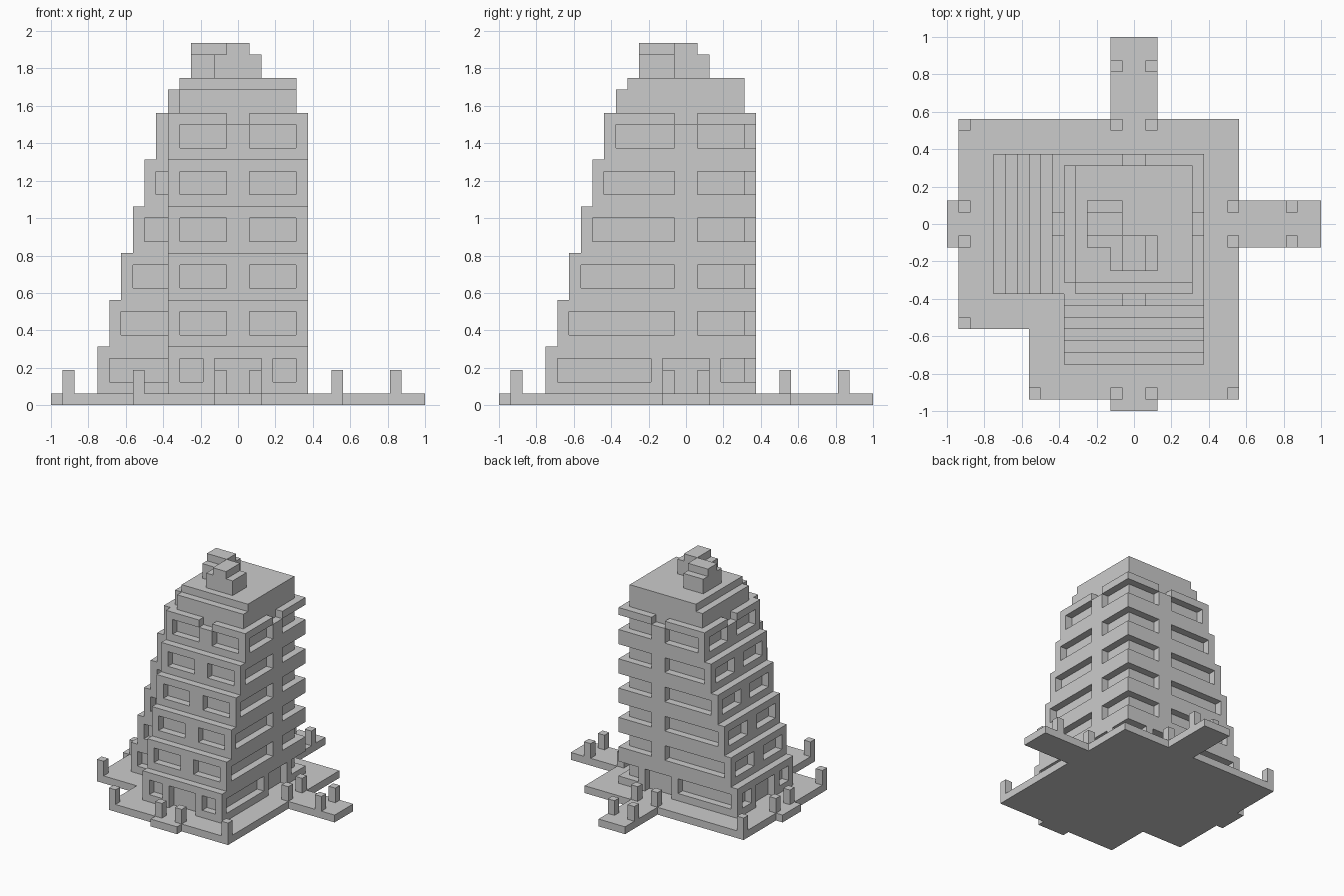
import bpy, bmesh

cube = bpy.data.objects.get("Cube")
if cube:
    bpy.data.objects.remove(cube, do_unlink=True)

U = 1 / 16          # one building module
GAP = 0.02          # keeps neighbouring openings from touching
FLOORS = 6


def make_object(name, bm):
    bmesh.ops.scale(bm, vec=(U, U, U), verts=bm.verts)
    bmesh.ops.recalc_face_normals(bm, faces=bm.faces)
    mesh = bpy.data.meshes.new(name)
    bm.to_mesh(mesh)
    bm.free()
    obj = bpy.data.objects.new(name, mesh)
    bpy.context.collection.objects.link(obj)
    return obj


def prism(bm, outline, z0, z1):
    base = bm.faces.new([bm.verts.new((x, y, z0)) for x, y in outline])
    top = bmesh.ops.extrude_face_region(bm, geom=[base])["geom"]
    verts = [v for v in top if isinstance(v, bmesh.types.BMVert)]
    bmesh.ops.translate(bm, vec=(0, 0, z1 - z0), verts=verts)
    # Extruding may drop the starting face, so close the underside again
    if not any(all(v.co.z == z0 for v in f.verts) and
               f.verts[0].co.z == z0 and len(f.verts) == len(outline)
               and f.normal.length >= 0 and set(f.verts).isdisjoint(verts)
               for f in bm.faces):
        open_edges = [e for e in bm.edges if e.is_boundary]
        bmesh.ops.holes_fill(bm, edges=open_edges)


def boxes(name, spans):
    bm = bmesh.new()
    for x0, x1, y0, y1, z0, z1 in spans:
        prism(bm, [(x0, y0), (x1, y0), (x1, y1), (x0, y1)], z0, z1)
    return make_object(name, bm)


def l_block(name, reach, far, z0, z1):
    """Two crossing wings that reach towards -x and -y."""
    bm = bmesh.new()
    prism(bm, [(-reach, -far), (-far, -far), (-far, -reach),
               (far, -reach), (far, far), (-reach, far)], z0, z1)
    return make_object(name, bm)


def swapped(spans):
    """The spans plus their reflections across the x = y diagonal."""
    return spans + [(c, d, a, b, e, f) for a, b, c, d, e, f in spans]


def carve(obj, spans):
    cutter = boxes("opening_cutter", spans)
    cutter.hide_render = True
    mod = obj.modifiers.new("openings", 'BOOLEAN')
    mod.operation = 'DIFFERENCE'
    mod.solver = 'EXACT'
    mod.use_self = True
    mod.object = cutter
    bpy.context.view_layer.update()
    graph = bpy.context.evaluated_depsgraph_get()
    carved = bpy.data.meshes.new_from_object(obj.evaluated_get(graph))
    obj.modifiers.clear()
    obj.data = carved
    bpy.data.objects.remove(cutter, do_unlink=True)


# Ground slab with four paths
l_block("ground_slab", 15, 9, 0, 1)
boxes("paths", swapped([(-2, 2, 9, 16, 0, 1), (-2, 2, -16, -15, 0, 1)]))

# Posts beside the paths and at the slab corners
post_spots = [(s, y) for s in (-2, 1) for y in (-15, 8, 13)]
post_spots += [(-9, -15), (8, -15)]
boxes("posts", swapped([(x, x + 1, y, y + 1, 1, 3) for x, y in post_spots]))

# Stepped storeys with recessed windows
for k in range(FLOORS):
    reach, z0 = 12 - k, 4 * k + 1
    storey = l_block(f"storey_{k + 1}", reach, 6, z0, z0 + 4)
    inner = 3 if k == 0 else 1
    sill, head = z0 + 1, z0 + 3
    front = (-reach - 0.5, -reach + 1)
    cuts = [(-5 + GAP, -inner, *front, sill, head),
            (inner, 5 - GAP, *front, sill, head),
            (5, 6.5, 1 - reach, -inner, sill, head),
            (5, 6.5, inner, 6.5, sill, head)]
    if k < FLOORS - 1:
        cuts.append((-6.5, -5, 1 - reach, -5, sill, head))
    else:
        # Parapet gaps
        cuts += [(-1, 1, *front, head, z0 + 4.5),
                 (-1, 1, 5, 6.5, head, z0 + 4.5)]
    if k == 0:
        # Doorways
        cuts += [(-2, 2, *front, z0 - 0.5, head),
                 (-2, 2, 5, 6.5, z0 - 0.5, head)]
    carve(storey, swapped(cuts))

# Roof tiers
l_block("roof_tier", 6, 5, 25, 27)
boxes("roof_cap", [(-5, 5, -5, 5, 27, 28)])

# Rooftop huts
boxes("roof_huts", swapped([(-4, -1, -2, 2, 28, 30)]))
boxes("hut_caps", swapped([(-4, -1, -1, 1, 30, 31)]))
